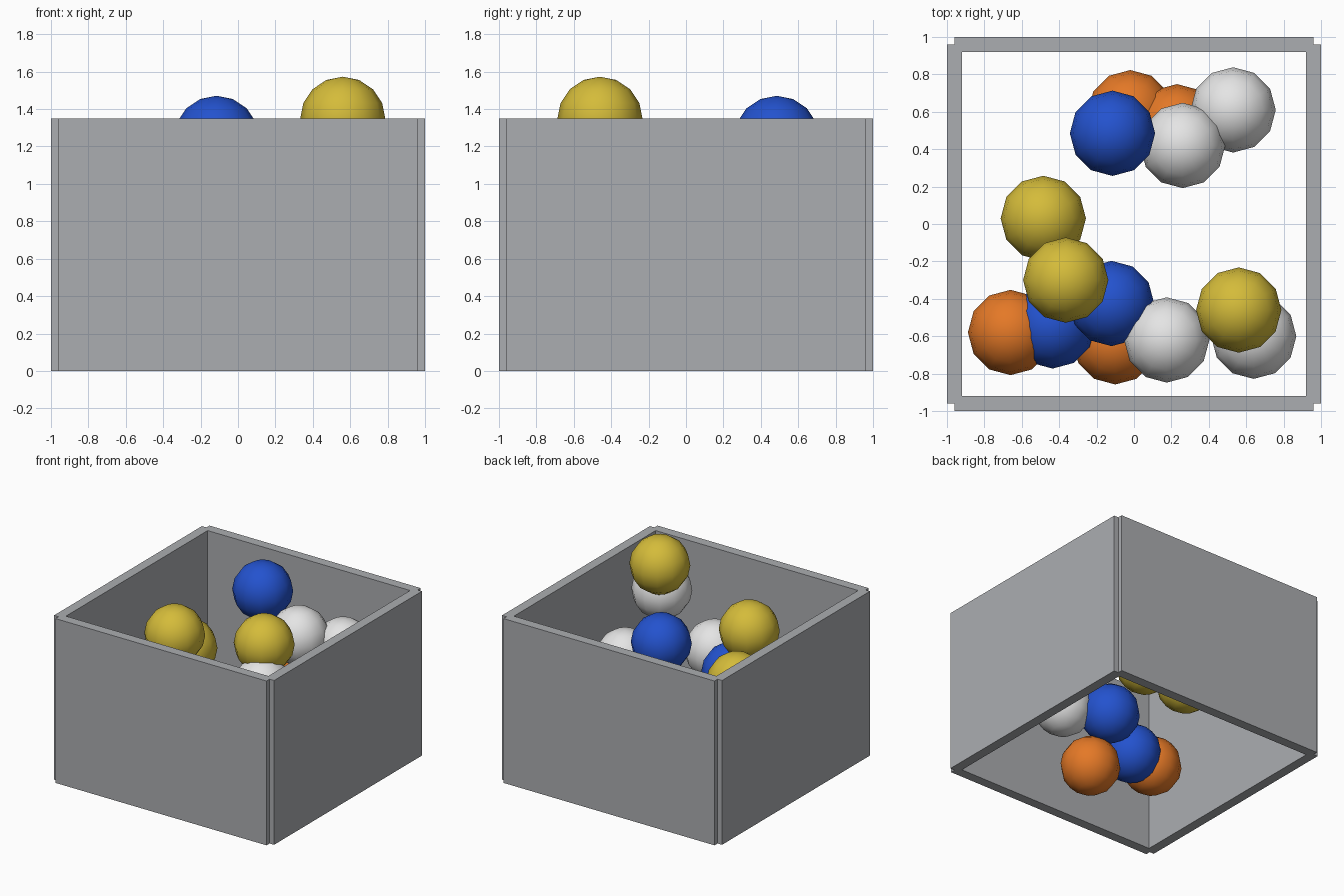
import bpy

if "Cube" in bpy.data.objects:
    bpy.data.objects.remove(bpy.data.objects["Cube"])

HEIGHT, THICK, OFFSET = 1.35, 0.08, 0.96
RADIUS = 0.228


def material(name, rgb):
    m = bpy.data.materials.new(name)
    m.diffuse_color = (*rgb, 1.0)
    m.use_nodes = True
    m.node_tree.nodes["Principled BSDF"].inputs["Base Color"].default_value = m.diffuse_color
    return m


GREY = material("wall grey", (0.41, 0.42, 0.44))
COLOURS = {
    "orange": material("orange", (0.78, 0.19, 0.02)),
    "white": material("white", (0.78, 0.78, 0.78)),
    "blue": material("blue", (0.017, 0.085, 0.62)),
    "yellow": material("yellow", (0.66, 0.50, 0.042)),
}


def wall(name, centre, size):
    bpy.ops.mesh.primitive_cube_add(size=1, location=centre)
    ob = bpy.context.object
    ob.name = name
    ob.scale = size
    bpy.ops.object.transform_apply(location=False, rotation=False, scale=True)
    ob.data.materials.append(GREY)


def ball(name, centre, mat):
    bpy.ops.mesh.primitive_uv_sphere_add(segments=12, ring_count=8, radius=RADIUS, location=centre)
    ob = bpy.context.object
    ob.name = name
    bpy.ops.object.shade_smooth()
    ob.data.materials.append(mat)


# Open box: four plain walls crossing at notched corners, no floor
for side, label_x, label_y in ((-1, "left", "front"), (1, "right", "back")):
    wall(label_x + "_wall", (side * OFFSET, 0, HEIGHT / 2), (THICK, 2 * OFFSET, HEIGHT))
    wall(label_y + "_wall", (0, side * OFFSET, HEIGHT / 2), (2 * OFFSET, THICK, HEIGHT))

# Loose balls grouped by colour
BALLS = {
    "orange": [(-0.02, 0.595, 0.62), (0.23, 0.52, 0.68), (-0.66, -0.58, 0.47), (-0.10, -0.63, 0.285)],
    "white": [(0.53, 0.61, 0.90), (0.26, 0.42, 0.995), (0.175, -0.62, 0.69), (0.64, -0.60, 1.067)],
    "blue": [(-0.115, 0.485, 1.243), (-0.12, -0.425, 0.657), (-0.435, -0.545, 0.48)],
    "yellow": [(-0.485, 0.03, 0.85), (-0.365, -0.30, 1.115), (0.56, -0.46, 1.345)],
}
for colour, centres in BALLS.items():
    for i, centre in enumerate(centres, 1):
        ball(f"{colour}_ball_{i}", centre, COLOURS[colour])
